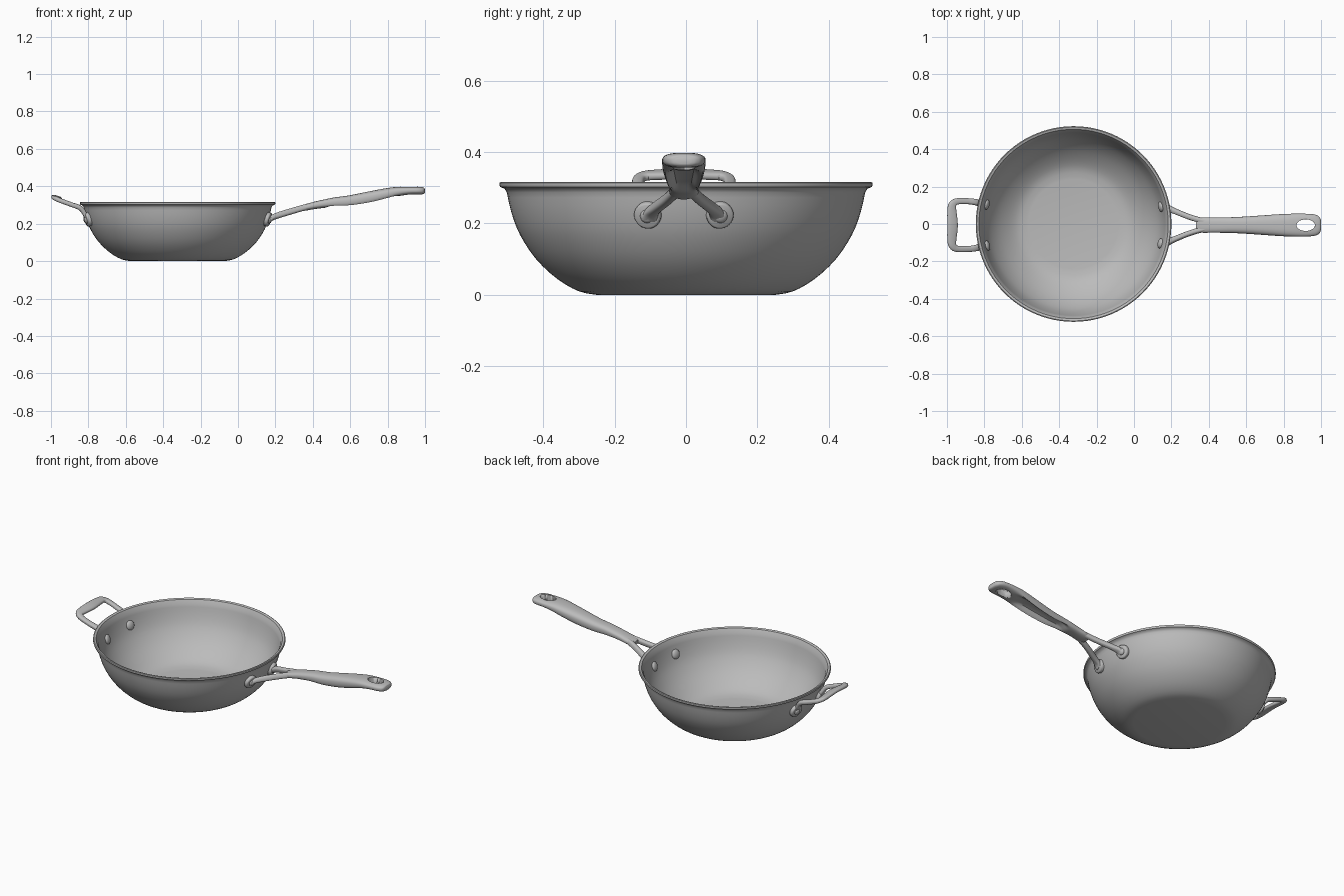
import bpy, bmesh, math
from mathutils import Vector, Matrix, Quaternion

cube = bpy.data.objects.get("Cube")
if cube:
    bpy.data.objects.remove(cube, do_unlink=True)

steel = bpy.data.materials.new("grey_steel")
steel.use_nodes = True
steel.diffuse_color = (0.5, 0.5, 0.5, 1)
steel.node_tree.nodes["Principled BSDF"].inputs["Base Color"].default_value = (0.5, 0.5, 0.5, 1)

PAN_X = -0.323      # bowl axis
HANDLE_Y = -0.006   # handle centre line


def finish(bm, name, angle=40):
    bmesh.ops.recalc_face_normals(bm, faces=bm.faces)
    mesh = bpy.data.meshes.new(name)
    bm.to_mesh(mesh)
    bm.free()
    mesh.materials.append(steel)
    obj = bpy.data.objects.new(name, mesh)
    bpy.context.collection.objects.link(obj)
    bpy.ops.object.select_all(action='DESELECT')
    obj.select_set(True)
    bpy.context.view_layer.objects.active = obj
    bpy.ops.object.shade_smooth_by_angle(angle=math.radians(angle))
    return obj


def smooth_path(points, steps=5):
    """Catmull-Rom interpolation of equal-length tuples."""
    pts = [Vector(p) for p in points]
    out = []
    for i in range(len(pts) - 1):
        a, b, c, d = pts[max(i - 1, 0)], pts[i], pts[i + 1], pts[min(i + 2, len(pts) - 1)]
        for k in range(steps):
            t = k / steps
            out.append(0.5 * (2 * b + (c - a) * t + (2 * a - 5 * b + 4 * c - d) * t ** 2
                              + (3 * b - a - 3 * c + d) * t ** 3))
    return out + [pts[-1]]


def sweep(name, points, sides=32, power=0.75):
    """Sweep a rounded section: points are x, y, z, half width, half height, groove."""
    path = smooth_path(points)
    centres = [p.to_3d() if len(p) == 3 else Vector(p[:3]) for p in path]
    bm = bmesh.new()
    side, previous, rings = Vector((0, 1, 0)), None, []
    for i, p in enumerate(path):
        tangent = (centres[min(i + 1, len(path) - 1)] - centres[max(i - 1, 0)]).normalized()
        if previous:
            side = previous.rotation_difference(tangent) @ side
        side = (side - tangent * side.dot(tangent)).normalized()
        up, previous = tangent.cross(side), tangent
        ring = []
        for k in range(sides):
            a = 2 * math.pi * k / sides
            u = math.copysign(abs(math.cos(a)) ** power, math.cos(a))
            v = math.copysign(abs(math.sin(a)) ** power, math.sin(a))
            if v < 0:   # hollow underside
                v += max(p[5], 0) * min(1, max(0, 2.5 * (0.85 - abs(u))))
            ring.append(bm.verts.new(centres[i] + side * u * p[3] + up * v * p[4]))
        rings.append(ring)
    for r, s in zip(rings, rings[1:]):
        for k in range(sides):
            n = (k + 1) % sides
            bm.faces.new((r[k], r[n], s[n], s[k]))
    bm.faces.new(rings[0])
    bm.faces.new(rings[-1])
    return finish(bm, name)


def button(name, location, normal, radius, depth, dome):
    """Round stud: a lathed disc (flat) or dome, facing along normal."""
    if dome:
        profile = [(radius * math.cos(a), depth * math.sin(a))
                   for a in [math.pi / 2 * k / 6 for k in range(7)]]
        profile = [(radius, -depth)] + profile
    else:
        profile = [(radius, -depth), (radius, depth * 0.5), (radius * 0.94, depth * 0.85),
                   (radius * 0.84, depth), (0, depth)]
    obj = lathe(name, profile, 32)
    turn = Vector((0, 0, 1)).rotation_difference(normal)
    obj.data.transform(Matrix.Translation(location) @ turn.to_matrix().to_4x4())
    return obj


def lathe(name, profile, steps):
    bm = bmesh.new()
    verts = [bm.verts.new((r, 0, z)) for r, z in profile]
    edges = [bm.edges.new(e) for e in zip(verts, verts[1:])]
    bmesh.ops.spin(bm, geom=verts + edges, cent=(0, 0, 0), axis=(0, 0, 1),
                   angle=2 * math.pi, steps=steps, use_duplicate=False)
    bmesh.ops.remove_doubles(bm, verts=bm.verts, dist=0.0001)
    return finish(bm, name)


# Bowl with flared rim
outer = [(0.25, 0), (0.3, 0.01), (0.36, 0.044), (0.42, 0.1), (0.465, 0.168),
         (0.489, 0.23), (0.502, 0.287)]
inner = [(0.494, 0.29), (0.478, 0.23), (0.453, 0.17), (0.408, 0.108), (0.35, 0.056),
         (0.295, 0.024), (0.24, 0.013)]
lip = [(0.508, 0.297), (0.52, 0.302), (0.523, 0.308), (0.522, 0.314), (0.518, 0.316), (0.506, 0.312)]
profile = ([(0, 0)] + [tuple(p) for p in smooth_path(outer, 3)] + lip
           + [tuple(p) for p in smooth_path(inner, 3)] + [(0, 0.013)])
bowl = lathe("bowl", profile, 96)
bowl.data.transform(Matrix.Translation((PAN_X, 0, 0)))

# Long handle grip, grooved beneath
grip = sweep("long_handle_grip", [
    (0.335, HANDLE_Y, 0.281, 0.024, 0.014, 0), (0.36, HANDLE_Y, 0.287, 0.040, 0.017, 0),
    (0.42, HANDLE_Y, 0.300, 0.040, 0.020, 0), (0.47, HANDLE_Y, 0.308, 0.041, 0.023, 0.1),
    (0.52, HANDLE_Y, 0.314, 0.042, 0.027, 0.9), (0.60, HANDLE_Y, 0.320, 0.046, 0.032, 1.1),
    (0.70, HANDLE_Y, 0.337, 0.053, 0.035, 1.1), (0.79, HANDLE_Y, 0.357, 0.059, 0.032, 0.9),
    (0.85, HANDLE_Y, 0.370, 0.061, 0.027, 0.2), (0.91, HANDLE_Y, 0.376, 0.061, 0.022, 0),
    (0.96, HANDLE_Y, 0.377, 0.058, 0.021, 0), (0.985, HANDLE_Y, 0.376, 0.049, 0.019, 0),
    (0.996, HANDLE_Y, 0.375, 0.036, 0.015, 0), (1.0, HANDLE_Y, 0.375, 0.022, 0.008, 0)])

# Hanging hole cut through the grip end
bm = bmesh.new()
bmesh.ops.create_cone(bm, cap_ends=True, segments=40, radius1=1, radius2=1, depth=0.3)
bmesh.ops.transform(bm, verts=bm.verts, matrix=Matrix.Translation((0.918, HANDLE_Y, 0.38))
                    @ Matrix.Diagonal((0.049, 0.031, 1, 1)))
cutter = finish(bm, "hole_cutter")
cutter.hide_render = True
cut = grip.modifiers.new("hanging_hole", 'BOOLEAN')
cut.object = cutter
cut.solver = 'EXACT'
bpy.context.view_layer.objects.active = grip
bpy.ops.object.modifier_apply(modifier=cut.name)
bpy.data.objects.remove(cutter, do_unlink=True)

# Forked arms of the long handle
for label, s in (("left", 1), ("right", -1)):
    sweep("long_handle_arm_" + label, [
        (x, HANDLE_Y + s * y, z, w, h, 0) for x, y, z, w, h in (
            (0.163, 0.096, 0.212, 0.024, 0.011), (0.180, 0.090, 0.230, 0.020, 0.014),
            (0.215, 0.076, 0.245, 0.015, 0.016), (0.29, 0.046, 0.268, 0.014, 0.016),
            (0.36, 0.025, 0.288, 0.014, 0.016), (0.42, 0.015, 0.300, 0.012, 0.015))], sides=20)

# Short loop handle
half = [(-0.800, 0.110, 0.215, 0.024, 0.010), (-0.818, 0.113, 0.250, 0.020, 0.012),
        (-0.842, 0.122, 0.283, 0.017, 0.013), (-0.89, 0.128, 0.302, 0.016, 0.012),
        (-0.945, 0.127, 0.322, 0.017, 0.012), (-0.968, 0.113, 0.332, 0.020, 0.012),
        (-0.974, 0.085, 0.336, 0.024, 0.012)]
middle = [(-0.970, 0, 0.339, 0.029, 0.012)]
loop = half + middle + [(x, -y, z, w, h) for x, y, z, w, h in reversed(half)]
sweep("short_loop_handle", [(x, HANDLE_Y + y, z, w, h, 0) for x, y, z, w, h in loop], sides=20)

# Mounting pads and rivets on both handles
for end, direction, spread in (("long_handle", 1, 0.1), ("short_handle", -1, 0.112)):
    for label, s in (("left", 1), ("right", -1)):
        y = HANDLE_Y + s * spread
        z = 0.225
        flat = Vector((direction * math.sqrt(0.487 ** 2 - y * y), y, 0)).normalized()
        normal = (flat + Vector((0, 0, -0.3))).normalized()
        wall = Vector((PAN_X, 0, z)) + flat * 0.487
        name = f"{end}_{label}_"
        button(name + "pad", wall + normal * 0.004, normal, 0.038, 0.014, False)
        button(name + "outer_rivet", wall + normal * 0.018, normal, 0.019, 0.010, True)
        button(name + "inner_rivet", wall - normal * 0.012, -normal, 0.027, 0.013, True)
